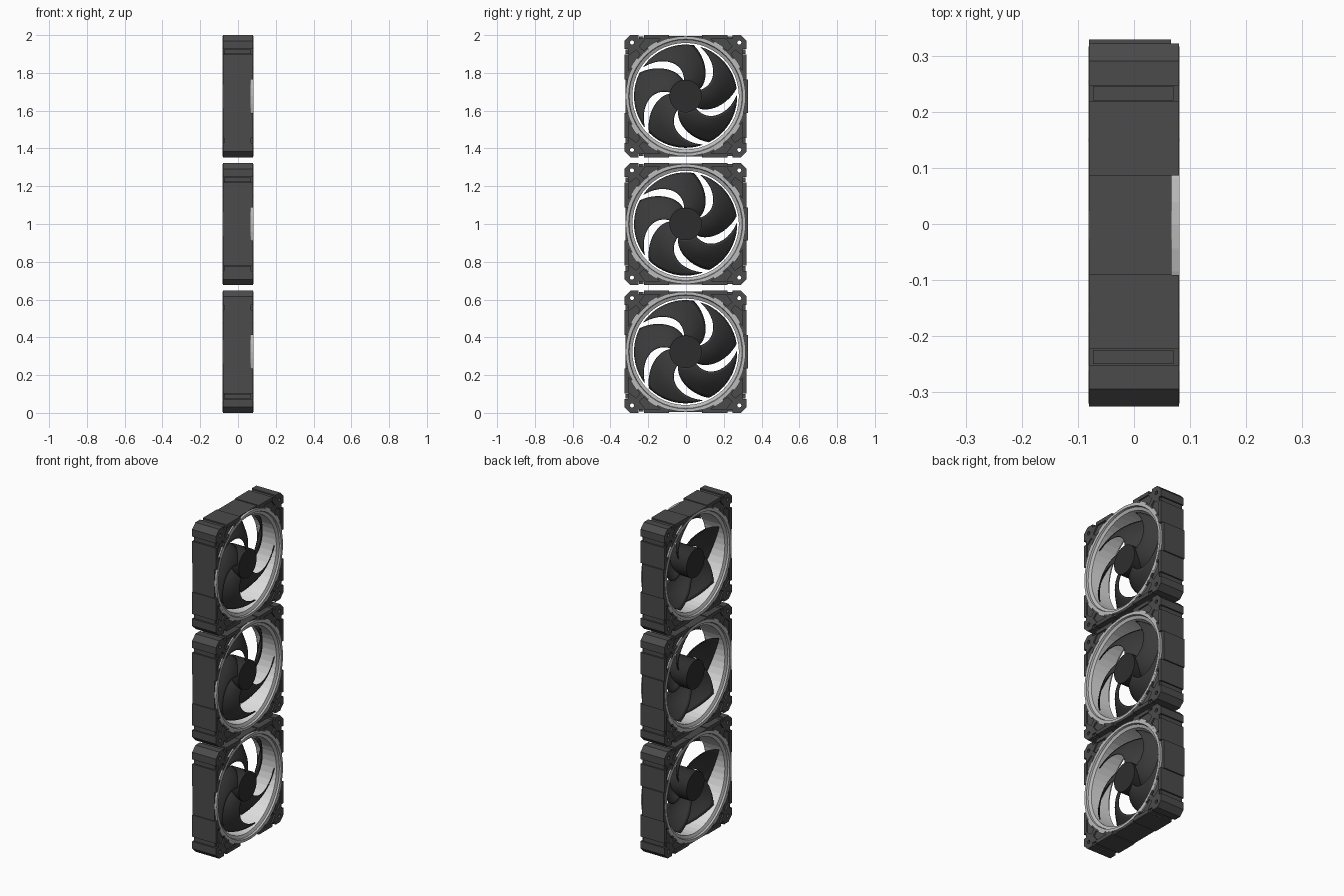
import bpy, bmesh
from math import sin, cos, pi, radians

cube = bpy.data.objects.get("Cube")
if cube:
    bpy.data.objects.remove(cube, do_unlink=True)

HALF = 0.3235     # half width of one square fan
DEEP = 0.08       # half thickness of the housing
BLADES = 5


def material(name, value):
    m = bpy.data.materials.new(name)
    m.use_nodes = True
    colour = (value, value, value, 1)
    m.diffuse_color = colour
    bsdf = next(n for n in m.node_tree.nodes if n.type == 'BSDF_PRINCIPLED')
    bsdf.inputs["Base Color"].default_value = colour
    bsdf.inputs["Roughness"].default_value = 0.6
    return m


HOUSING = material("charcoal plastic", 0.07)
RIM = material("grey rim", 0.5)
WALL = material("pale inner wall", 0.72)
BLADE = material("dark blade plastic", 0.042)
CAP = material("black hub plastic", 0.027)


def to_mesh(bm, name, mats=(), smooth=False):
    bmesh.ops.recalc_face_normals(bm, faces=bm.faces)
    mesh = bpy.data.meshes.new(name)
    bm.to_mesh(mesh)
    bm.free()
    for m in mats:
        mesh.materials.append(m)
    if smooth:
        mesh.shade_smooth()
        mesh.set_sharp_from_angle(angle=radians(35))
    return mesh


def add(name, mesh, z=0):
    ob = bpy.data.objects.new(name, mesh)
    ob.location = (0, -0.002, z)
    bpy.context.scene.collection.objects.link(ob)
    return ob


def prism(bm, pts, x0, x1):
    """Extrude a (y, z) outline along x."""
    a = [bm.verts.new((x0, y, z)) for y, z in pts]
    b = [bm.verts.new((x1, y, z)) for y, z in pts]
    bm.faces.new(a)
    bm.faces.new(b[::-1])
    for i in range(len(pts)):
        j = (i + 1) % len(pts)
        bm.faces.new((a[i], a[j], b[j], b[i]))


def circle(r, n, cy=0, cz=0):
    return [(cy + r * cos(2 * pi * i / n), cz + r * sin(2 * pi * i / n)) for i in range(n)]


def turn(pts, k):
    """Quarter turns, to repeat a detail on all four sides."""
    for _ in range(k):
        pts = [(-z, y) for y, z in pts]
    return pts


def rect(y0, y1, z0, z1):
    return [(y0, z0), (y1, z0), (y1, z1), (y0, z1)]


def cut(mesh, prisms):
    """Subtract a list of (outline, x0, x1) prisms from a mesh."""
    bm = bmesh.new()
    for p in prisms:
        prism(bm, *p)
    cutter = add("cutter", to_mesh(bm, "cutter"))
    cutter.hide_render = True
    body = add("body", mesh)
    mod = body.modifiers.new("cut", 'BOOLEAN')
    mod.operation = 'DIFFERENCE'
    mod.solver = 'EXACT'
    mod.object = cutter
    dg = bpy.context.evaluated_depsgraph_get()
    result = bpy.data.meshes.new_from_object(body.evaluated_get(dg))
    bpy.data.objects.remove(body, do_unlink=True)
    bpy.data.objects.remove(cutter, do_unlink=True)
    return result


def make_housing():
    # chamfered square block
    c = HALF - 0.031
    outline = []
    for k in range(4):
        outline += turn([(HALF, -c), (HALF, c)], k)
    bm = bmesh.new()
    prism(bm, outline, -DEEP, DEEP)
    mesh = to_mesh(bm, "housing")

    # bore, screw holes and edge grooves
    first = [(circle(0.305, 64), -0.1, 0.1)]
    second, third = [], []
    for k in range(4):
        first.append((turn(circle(0.011, 12, 0.284, 0.284), k), -0.1, 0.1))
        for s in (-1, 1):
            t = s * 0.235
            first.append((turn(rect(t - 0.014, t + 0.014, 0.305, 0.36), k), -0.1, 0.1))
            # shallow corner pockets on both faces
            tri = [(0.135, 0.302), (0.215, 0.302), (0.245, 0.262), (0.222, 0.242)]
            tri = turn([(s * y, z) for y, z in tri], k)
            second += [(tri, DEEP - 0.008, 0.1), (tri, -0.1, 0.008 - DEEP)]
        # lowered middle of each side, which bares the ring at the front
        second.append((turn(rect(-0.088, 0.088, 0.319, 0.36), k), -0.1, 0.1))
        third.append((turn(rect(-0.0885, 0.0885, 0.25, 0.37), k), 0.067, 0.1))
    for group in (first, second, third):
        mesh = cut(mesh, group)
    mesh.materials.clear()
    mesh.materials.append(HOUSING)
    return mesh


def make_pads():
    # plates lying inside the edge grooves
    bm = bmesh.new()
    for k in range(4):
        for t in (-0.235, 0.235):
            prism(bm, turn(rect(t - 0.0125, t + 0.0125, 0.3, 0.317), k), -0.073, 0.07)
    return to_mesh(bm, "groove_pads", [HOUSING])


def make_side_plate():
    # raised plate on the middle of one side
    bm = bmesh.new()
    prism(bm, rect(0.315, 0.331, -0.088, 0.088), -DEEP, 0.066)
    return to_mesh(bm, "side_plate", [HOUSING])


def make_ring():
    # lathed ring with a flared mouth on both sides and a pale bore
    half = [(0.081, 0.318), (0.081, 0.302), (0.07, 0.299), (0.062, 0.282)]
    profile = half + [(-x, r) for x, r in reversed(half)]
    n = 48
    bm = bmesh.new()
    loops = [[bm.verts.new((x, r * cos(2 * pi * i / n), r * sin(2 * pi * i / n)))
              for x, r in profile] for i in range(n)]
    for i in range(n):
        a, b = loops[i], loops[(i + 1) % n]
        for j in range(len(profile)):
            k = (j + 1) % len(profile)
            face = bm.faces.new((a[j], a[k], b[k], b[j]))
            face.material_index = int(j == len(half) - 1)
    # small clip tabs around the rim
    for k in range(4):
        for mid in (33, 57):
            angles = [radians(k * 90 + mid + d) for d in (-5, 0, 5)]
            arc = [(0.329 * cos(a), 0.329 * sin(a)) for a in angles]
            arc += [(0.312 * cos(a), 0.312 * sin(a)) for a in reversed(angles)]
            for s in (-1, 1):
                prism(bm, arc, s * 0.07, s * 0.0808)
    return to_mesh(bm, "ring", [RIM, WALL])


def make_hub():
    bm = bmesh.new()
    prism(bm, circle(0.086, 40), -0.062, 0.066)
    return to_mesh(bm, "hub", [CAP], True)


def make_blades():
    # swept blades, shallow at the hub and deep at the tip
    rows, cols = 14, 10
    step = 360 / BLADES
    bm = bmesh.new()
    for k in range(BLADES):
        grid = []
        for i in range(rows + 1):
            t = i / rows
            r = 0.08 + 0.192 * t
            gap = 4 + 4 * t + 13 * sin(pi * t)
            start = 25 + k * step + 52 * t ** 1.4 + gap / 2
            depth = 0.055 + 0.05 * t
            row = []
            for j in range(cols + 1):
                u = j / cols
                a = radians(start + u * (step - gap))
                x = 0.055 - depth * (1 - u) + 0.01 * sin(pi * u)
                row.append(bm.verts.new((x, r * cos(a), r * sin(a))))
            grid.append(row)
        for i in range(rows):
            for j in range(cols):
                bm.faces.new((grid[i][j], grid[i + 1][j], grid[i + 1][j + 1], grid[i][j + 1]))
    return to_mesh(bm, "blades", [BLADE], True)


# three identical fans stacked in a column
parts = {"housing": make_housing(), "groove_pads": make_pads(), "side_plate": make_side_plate(),
         "ring": make_ring(), "hub": make_hub(), "blades": make_blades()}
for place, z in (("lower", HALF), ("middle", 1.0), ("upper", 2 - HALF)):
    for name, mesh in parts.items():
        ob = add(place + "_" + name, mesh, z)
        if name == "blades":
            solid = ob.modifiers.new("thickness", 'SOLIDIFY')
            solid.thickness = 0.005
            solid.offset = 0
